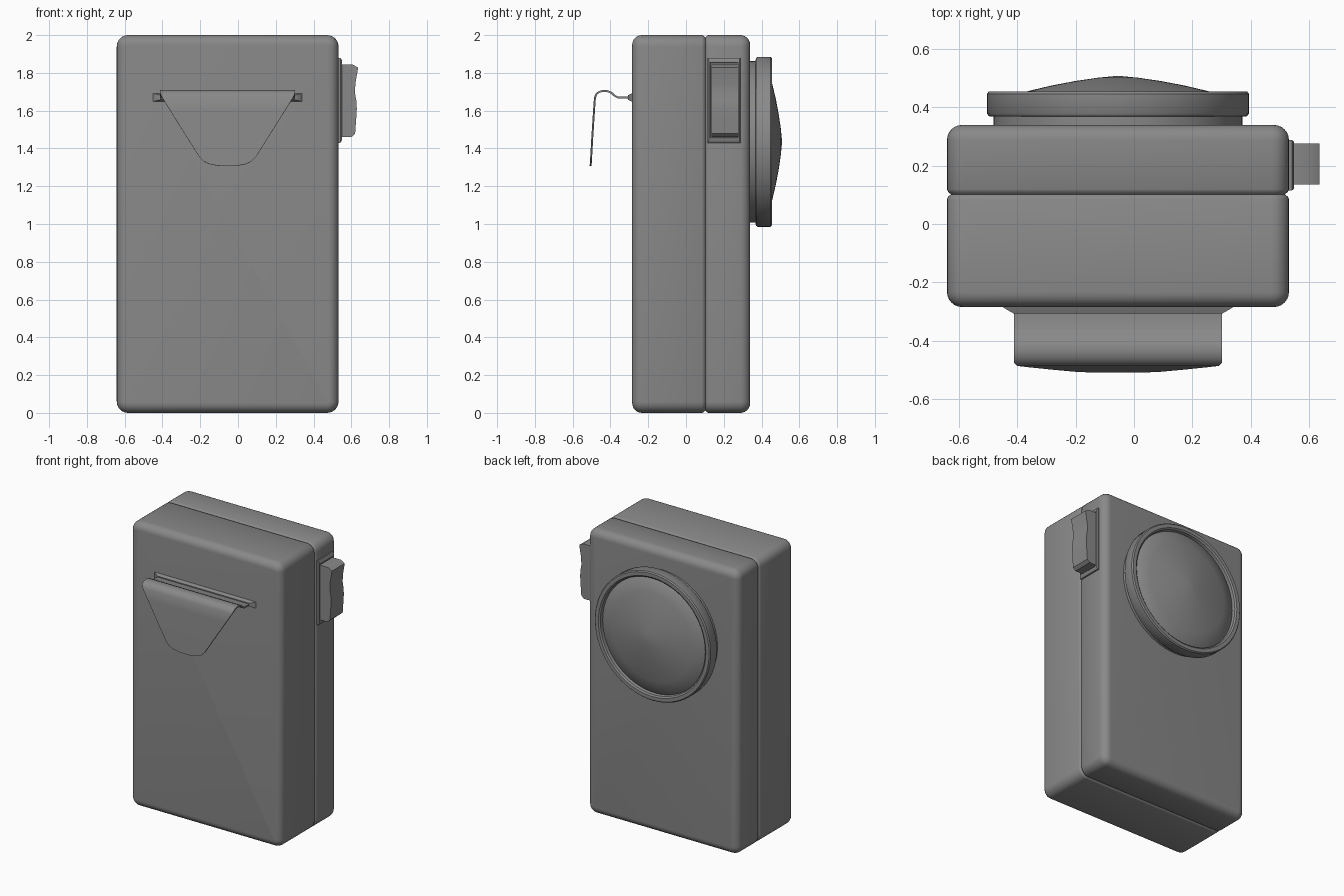
import bpy, bmesh
from math import sin, cos, pi, radians
from mathutils import Vector

cube = bpy.data.objects.get("Cube")
if cube:
    bpy.data.objects.remove(cube)

grey = bpy.data.materials.new("mid grey")
grey.use_nodes = True
COLOUR = (0.25, 0.25, 0.25, 1)
grey.diffuse_color = COLOUR
grey.node_tree.nodes["Principled BSDF"].inputs["Base Color"].default_value = COLOUR

CX = -0.055  # centre line of the case


def finish(name, bm, angle=35):
    bmesh.ops.recalc_face_normals(bm, faces=bm.faces)
    mesh = bpy.data.meshes.new(name)
    bm.to_mesh(mesh)
    bm.free()
    obj = bpy.data.objects.new(name, mesh)
    bpy.context.collection.objects.link(obj)
    mesh.materials.append(grey)
    bpy.ops.object.select_all(action="DESELECT")
    obj.select_set(True)
    bpy.context.view_layer.objects.active = obj
    bpy.ops.object.shade_smooth_by_angle(angle=radians(angle))
    return obj


def loft(name, rings, closed=False, angle=35):
    """Skin a series of equal-length rings; cap the ends or join them."""
    bm = bmesh.new()
    loops = [[bm.verts.new(p) for p in ring] for ring in rings]
    pairs = list(zip(loops, loops[1:]))
    if closed:
        pairs.append((loops[-1], loops[0]))
    else:
        bm.faces.new(loops[0])
        bm.faces.new(loops[-1])
    for a, b in pairs:
        for i in range(len(a)):
            j = (i + 1) % len(a)
            bm.faces.new((a[i], a[j], b[j], b[i]))
    return finish(name, bm, angle)


def rounded_rect(y, inset, half_w=0.587, half_h=1.0, radius=0.06, steps=6):
    r = radius - inset
    ring = []
    for q, (sx, sz) in enumerate(((1, 1), (-1, 1), (-1, -1), (1, -1))):
        for k in range(steps + 1):
            a = (q + k / steps) * pi / 2
            ring.append(Vector((CX + sx * (half_w - radius) + r * cos(a), y,
                                1 + sz * (half_h - radius) + r * sin(a))))
    return ring


def lathe(name, profile, z=1.435, steps=64):
    """Spin (radius, y) pairs about the lens axis."""
    return loft(name, [[(CX + r * cos(2 * pi * i / steps), y, z + r * sin(2 * pi * i / steps))
                        for i in range(steps)] for r, y in profile])


def rect_x(x, y0, y1, z0, z1):
    return [(x, y0, z0), (x, y1, z0), (x, y1, z1), (x, y0, z1)]


# Two-shell case: rounded front, seam groove, rounded back
B = 0.052
arc = [(B * (1 - cos(t * pi / 12)), B * (1 - sin(t * pi / 12))) for t in range(7)]
sections = [(-0.285 + d, i) for d, i in arc]
sections += [(0.085, 0), (0.094, 0.004), (0.102, 0.014), (0.11, 0.004), (0.119, 0)]
sections += [(0.34 - d, i) for d, i in reversed(arc)]
loft("case", [rounded_rect(y, i) for y, i in sections])

# Lens collar, bezel ring with a recessed lip, and domed lens
lathe("lens_collar", [(0.428, 0.33), (0.428, 0.385)])
lathe("lens_bezel", [(0.425, 0.368), (0.443, 0.37), (0.45, 0.38), (0.45, 0.447),
                     (0.443, 0.455), (0.418, 0.455), (0.408, 0.447), (0.404, 0.425)])
lathe("lens", [(0.41, 0.42), (0.40, 0.431), (0.31, 0.456), (0.225, 0.476),
               (0.145, 0.491), (0.07, 0.502), (0.008, 0.508)])

# Switch plate: a stepped frame with a recessed centre
loft("switch_plate", [rect_x(x, 0.115 + d, 0.288 - d, 1.43 + 2 * d, 1.88 - 2 * d)
                      for x, d in ((0.525, 0), (0.542, 0), (0.55, 0.006),
                                   (0.55, 0.012), (0.542, 0.014))])

# Rocker: wavy side profile extruded across y
rocker = [(0.53, 1.46), (0.60, 1.46), (0.62, 1.478), (0.626, 1.56), (0.629, 1.61),
          (0.627, 1.65), (0.62, 1.69), (0.621, 1.74), (0.636, 1.828),
          (0.605, 1.845), (0.53, 1.845)]
loft("switch_rocker", [[(x, y, z) for x, z in rocker] for y in (0.135, 0.277)])

# Flared foot that joins the clip to the case
loft("clip_foot", [[(CX + sx * w, y, 1.67 + sz * h) for sx, sz in
                    ((-1, -1), (1, -1), (1, 1), (-1, 1))]
                   for y, w, h in ((-0.28, 0.397, 0.024), (-0.288, 0.392, 0.021),
                                   (-0.308, 0.357, 0.012))])

# Belt clip: bent sheet that narrows to a rounded tongue (y, z, half width)
path = [(-0.30, 1.67, 0.357), (-0.362, 1.67, 0.357), (-0.378, 1.679, 0.357),
        (-0.395, 1.695, 0.357), (-0.415, 1.703, 0.357), (-0.437, 1.705, 0.357),
        (-0.458, 1.70, 0.357), (-0.473, 1.69, 0.357), (-0.482, 1.67, 0.347),
        (-0.487, 1.60, 0.304), (-0.496, 1.46, 0.216), (-0.502, 1.355, 0.15),
        (-0.5035, 1.33, 0.125), (-0.5045, 1.315, 0.09), (-0.505, 1.307, 0.04)]
rings = []
for i, (y, z, w) in enumerate(path):
    a, b = path[max(i - 1, 0)], path[min(i + 1, len(path) - 1)]
    t = Vector((0, b[0] - a[0], b[1] - a[1])).normalized()
    n = Vector((0, -t.z, t.y)) * 0.005
    p = Vector((CX, y, z))
    side = Vector((w, 0, 0))
    rings.append([p - side - n, p + side - n, p + side + n, p - side + n])
loft("belt_clip", rings)
